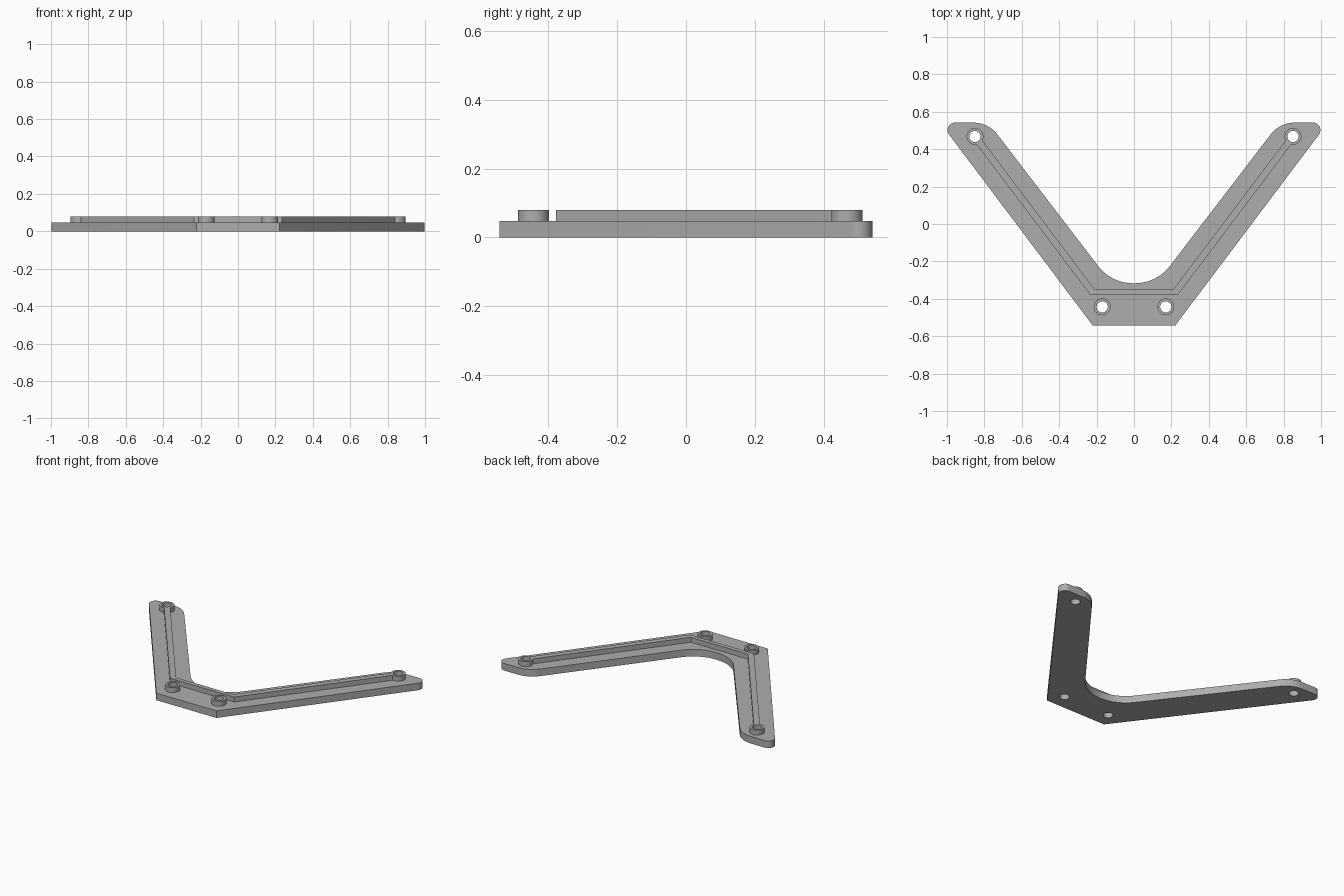
import bpy, bmesh, math
from mathutils import Vector

cube = bpy.data.objects.get("Cube")
if cube:
    bpy.data.objects.remove(cube, do_unlink=True)

BASE_TOP, TOP = 0.047, 0.08
BOSS_R, HOLE_R = 0.045, 0.03

grey = bpy.data.materials.new("plain grey")
grey.use_nodes = True
colour = (0.42, 0.42, 0.42, 1)
grey.diffuse_color = colour
grey.node_tree.nodes["Principled BSDF"].inputs["Base Color"].default_value = colour


def circle(centre, r, n=40):
    return [centre + Vector((math.cos(a), math.sin(a))) * r
            for a in (2 * math.pi * i / n for i in range(n))]


def fillet(before, corner, after, r, steps=12):
    """Points of an arc of radius r rounding one corner."""
    a, b = (before - corner).normalized(), (after - corner).normalized()
    half = a.angle(b) / 2
    centre = corner + (a + b).normalized() * (r / math.sin(half))
    start = corner + a * (r / math.tan(half)) - centre
    end = corner + b * (r / math.tan(half)) - centre
    return [centre + (start.lerp(end, i / steps)).normalized() * r for i in range(steps + 1)] \
        if half > math.pi / 4 else \
        [centre + Vector((math.cos(t), math.sin(t))) * r for t in
         (math.atan2(start.y, start.x) + i / steps * start.angle_signed(end) * -1
          for i in range(steps + 1))]


def mirrored(half):
    """Close a right-hand half outline across x = 0."""
    return half + [Vector((-p.x, p.y)) for p in reversed(half)]


def plate(name, loops, z0, z1):
    """Solid slab from 2D loops; inner loops become holes."""
    curve = bpy.data.curves.new(name + "_profile", 'CURVE')
    curve.dimensions, curve.fill_mode = '2D', 'BOTH'
    curve.extrude = (z1 - z0) / 2
    for loop in loops:
        spline = curve.splines.new('POLY')
        spline.points.add(len(loop) - 1)
        for point, p in zip(spline.points, loop):
            point.co = (p.x, p.y, 0, 1)
        spline.use_cyclic_u = True
    helper = bpy.data.objects.new(name + "_profile", curve)
    bpy.context.collection.objects.link(helper)
    graph = bpy.context.evaluated_depsgraph_get()
    mesh = bpy.data.meshes.new_from_object(helper.evaluated_get(graph))
    bpy.data.objects.remove(helper, do_unlink=True)

    bm = bmesh.new()
    bm.from_mesh(mesh)
    bmesh.ops.remove_doubles(bm, verts=bm.verts, dist=0.0001)
    bmesh.ops.translate(bm, verts=bm.verts, vec=(0, 0, (z0 + z1) / 2))
    bmesh.ops.recalc_face_normals(bm, faces=bm.faces)
    bm.to_mesh(mesh)
    bm.free()
    mesh.materials.clear()
    mesh.materials.append(grey)
    obj = bpy.data.objects.new(name, mesh)
    bpy.context.collection.objects.link(obj)
    bpy.ops.object.select_all(action='DESELECT')
    obj.select_set(True)
    bpy.context.view_layer.objects.active = obj
    bpy.ops.object.shade_smooth_by_angle(angle=math.radians(30))
    return obj


# Screw positions, shared by the holes and the bosses
bosses = {
    "left_arm_boss": Vector((0.85, 0.468)),
    "right_arm_boss": Vector((-0.85, 0.468)),
    "left_front_boss": Vector((0.17, -0.443)),
    "right_front_boss": Vector((-0.17, -0.443)),
}

# Base bracket: V-shaped plate with rounded arm ends and inner bend
front = Vector((0.221, -0.542))
tip = Vector((1.037, 0.542))
heel = Vector((0.779, 0.542))
bend = Vector((0.121, -0.317))
outline = ([front] + fillet(front, tip, heel, 0.04)
           + fillet(tip, heel, bend, 0.16)
           + fillet(heel, bend, Vector((-bend.x, bend.y)), 0.235))
plate("base_bracket", [mirrored(outline)] + [circle(c, HOLE_R) for c in bosses.values()],
      0, BASE_TOP)

# Hollow screw bosses
for name, c in bosses.items():
    plate(name, [circle(c, BOSS_R), circle(c, HOLE_R)], BASE_TOP, TOP)

# Stiffening rib, ending inside the walls of the arm bosses
along = (tip - front).normalized()
across = Vector((along.y, -along.x)) * 0.0185
end = bosses["left_arm_boss"] - along * 0.036
rib = [Vector((0.235, -0.378)), end + across, end - across, Vector((0.21, -0.35))]
plate("stiffening_rib", [mirrored(rib)], BASE_TOP, TOP)
